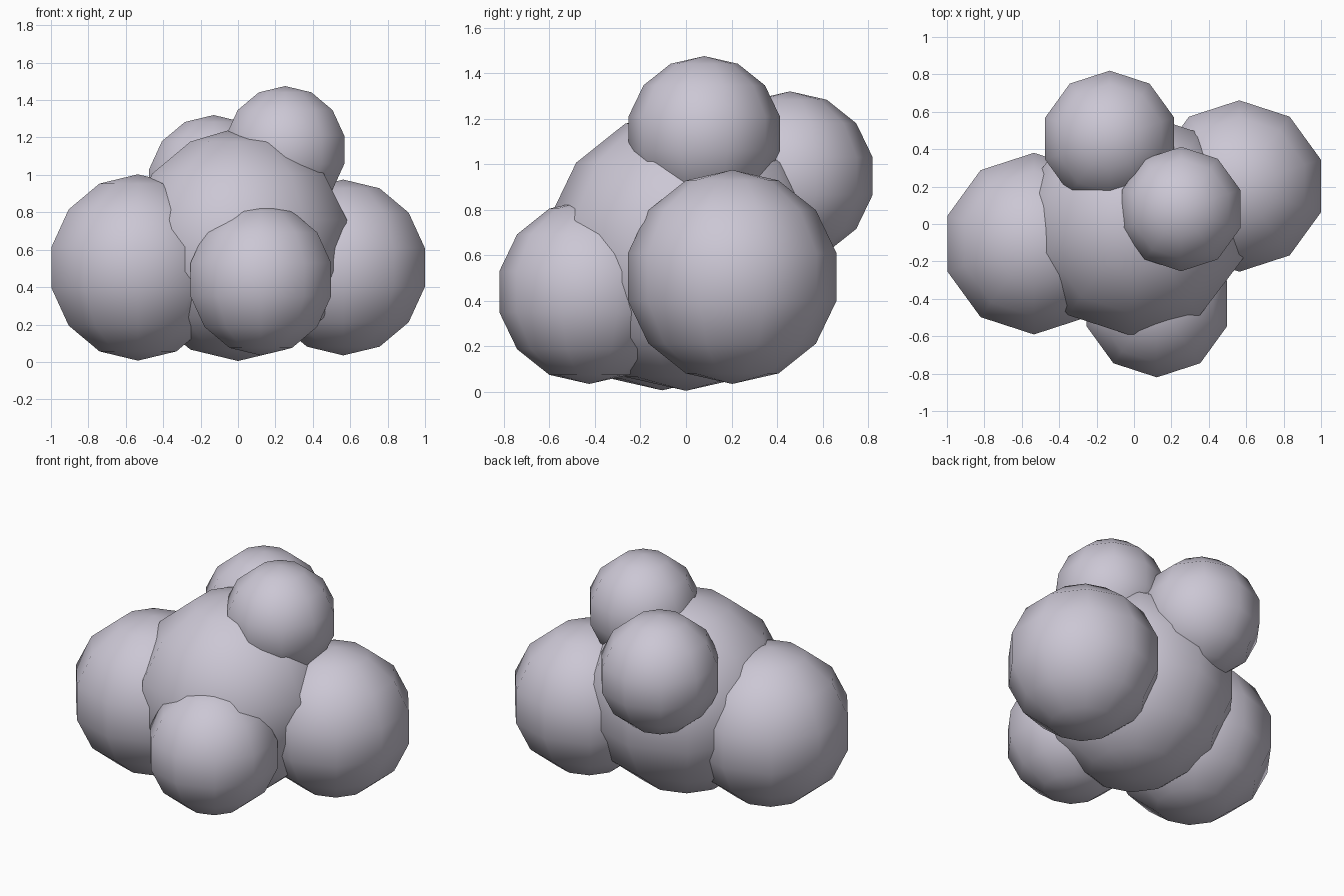
import bpy

if "Cube" in bpy.data.objects:
    bpy.data.objects.remove(bpy.data.objects["Cube"])

# One pale lavender-grey colour for the whole cluster
mat = bpy.data.materials.new("pale lavender grey")
mat.diffuse_color = (0.60, 0.57, 0.66, 1.0)
mat.use_nodes = True
mat.node_tree.nodes["Principled BSDF"].inputs["Base Color"].default_value = mat.diffuse_color


def puff(name, centre, radius):
    """Smooth-shaded low-poly ball: 10 sides, 7 rings, vertices on +-y."""
    bpy.ops.mesh.primitive_uv_sphere_add(
        segments=10, ring_count=7, radius=radius, location=centre)
    ob = bpy.context.object
    ob.name = name
    ob.data.materials.append(mat)
    bpy.ops.object.shade_smooth()
    # Make sure one vertex column points along +y
    top = max(ob.data.vertices, key=lambda v: v.co.y)
    if abs(top.co.x) > 0.01 * radius:
        ob.rotation_euler.z = 3.14159265 / 10
    return ob


# Core puff, slightly uneven: its crown leans left, its right side bulges high
core = puff("core_puff", (0.0, 0.0, 0.622), 0.617)
for v in core.data.vertices:
    if v.co.z > 0.61:
        v.co.x -= 0.05
    elif v.co.x > 0.5:
        v.co.x += 0.01 if v.co.z > 0 else -0.03

# Surrounding puffs
puff("left_puff", (-0.535, -0.105, 0.505), 0.498)
puff("right_puff", (0.563, 0.203, 0.505), 0.470)
puff("front_puff", (0.122, -0.425, 0.440), 0.405)
puff("top_puff", (0.252, 0.08, 1.134), 0.341)
puff("back_puff", (-0.13, 0.457, 0.948), 0.372)
